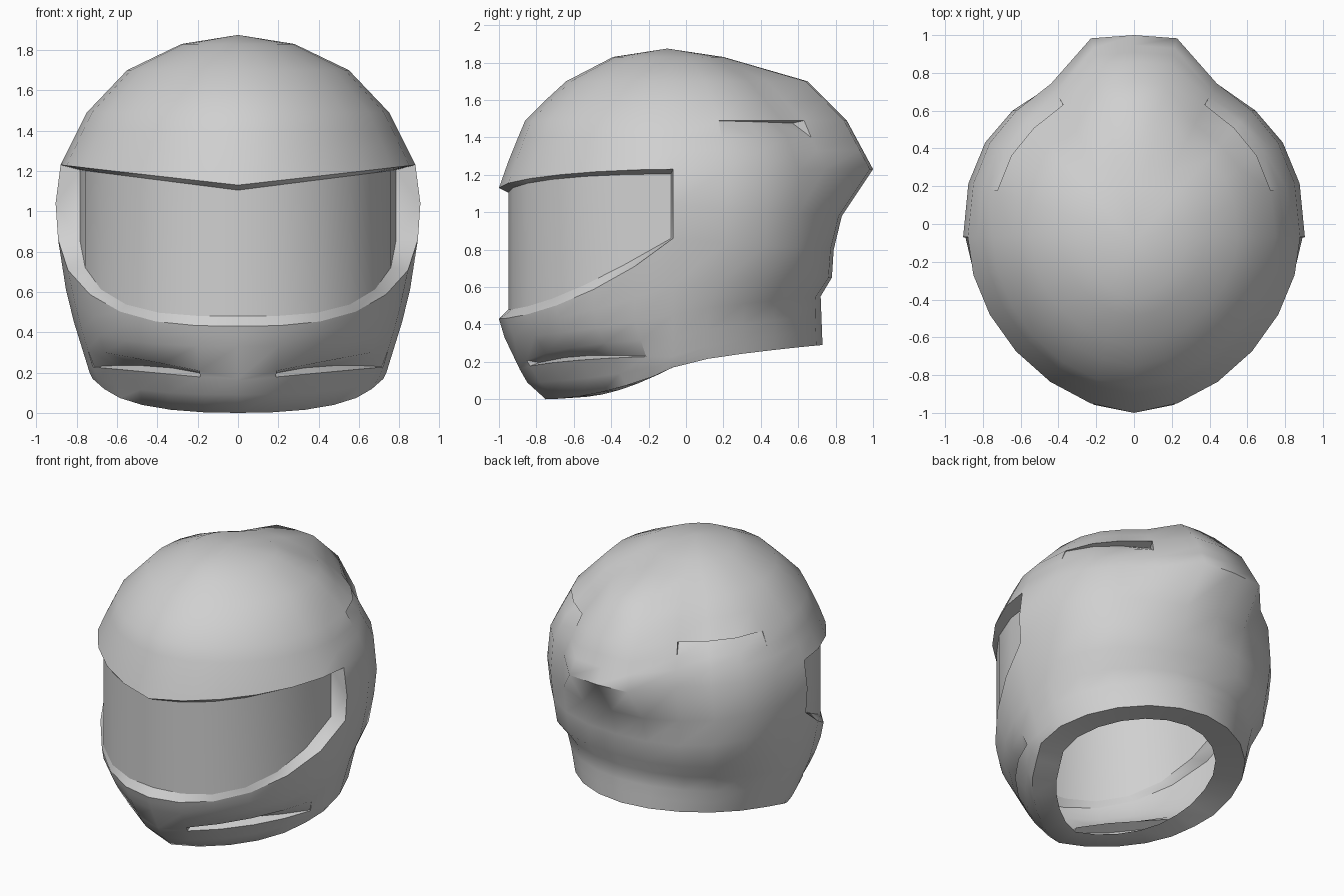
import bpy, bmesh, math
from mathutils import Vector

cube = bpy.data.objects.get("Cube")
if cube:
    bpy.data.objects.remove(cube, do_unlink=True)

SHADE = (0.63, 0.63, 0.63, 1)
grey = bpy.data.materials.new("plain_grey")
grey.use_nodes = True
grey.diffuse_color = SHADE
grey.node_tree.nodes["Principled BSDF"].inputs["Base Color"].default_value = SHADE

COLS, CY = 24, -0.07

# Profiles as (height, distance): front edge, back edge, half width, rear fin
FRONT = [(0, -.75), (.1, -.86), (.33, -.97), (.43, -1), (1.13, -1), (1.3, -.94),
         (1.49, -.86), (1.69, -.66), (1.83, -.39), (1.875, -.1)]
BACK = [(.29, .73), (.55, .72), (.65, .78), (.96, .8), (1.23, .8), (1.49, .68),
        (1.7, .46), (1.83, .2), (1.875, -.05)]
WIDTH = [(0, .66), (.13, .69), (.18, .73), (.47, .82), (.68, .87), (1, .91), (1.23, .88),
         (1.49, .75), (1.7, .55), (1.83, .28), (1.875, .02)]
FIN = [(.8, 0), (.96, .02), (1.23, .2), (1.49, .18), (1.7, .19), (1.83, 0)]
# Squareness of the plan: pointed chin, rounder collar, fuller dome
FRONT_SQUARE = [(0, 1.4), (.2, 1.6), (.43, 1.85)]
BACK_SQUARE = [(.5, 1.9), (.66, 2.3)]


def look(table, z):
    if z <= table[0][0]:
        return table[0][1]
    for (a, u), (b, v) in zip(table, table[1:]):
        if z <= b:
            return u + (v - u) * (z - a) / (b - a)
    return table[-1][1]


def shell_point(col, zf, zs, zb, bow):
    """Point on the shell; the ring height runs from front to side to back."""
    t = 2 * math.pi * col / COLS
    s, c = abs(math.sin(t)), math.cos(t)
    if c > 1e-6:
        z = zf + (zs - zf) * (max(0, 1 - c) ** bow if bow else s)
        n = look(FRONT_SQUARE, z)
        y = CY + (look(FRONT, z) - CY) * max(0, 1 - s ** n) ** (1 / n)
    else:
        z = zs + (zb - zs) * abs(c) ** 0.7
        n = look(BACK_SQUARE, z)
        y = CY + (look(BACK, z) - CY) * max(0, 1 - s ** n) ** (1 / n)
        y += look(FIN, z) * (1, 1, .12, 0, 0, 0, 0)[abs(abs(col) - COLS // 2)]
    return Vector((look(WIDTH, z) * math.sin(t), y, z))


def finish(bm, name):
    bmesh.ops.remove_doubles(bm, verts=bm.verts, dist=0.0005)
    bmesh.ops.recalc_face_normals(bm, faces=bm.faces)
    mesh = bpy.data.meshes.new(name)
    bm.to_mesh(mesh)
    bm.free()
    mesh.materials.append(grey)
    obj = bpy.data.objects.new(name, mesh)
    bpy.context.collection.objects.link(obj)
    bpy.ops.object.select_all(action='DESELECT')
    bpy.context.view_layer.objects.active = obj
    obj.select_set(True)
    bpy.ops.object.shade_smooth_by_angle(angle=math.radians(58))


def bridge(bm, low, high):
    for i in range(len(low) - 1):
        bm.faces.new((low[i], low[i + 1], high[i + 1], high[i]))


def recess(bm, keep, edge, depths, lift):
    """Wedge-shaped vent: a ledge at one edge and a ramp back to the other."""
    inner = []
    for v, d in zip(edge, depths):
        inward = Vector((-v.co.x, CY - v.co.y, 0)).normalized()
        inner.append(bm.verts.new(v.co + inward * d + Vector((0, 0, lift * d))))
    bridge(bm, edge, inner)
    bridge(bm, inner, keep)
    for i in (0, -1):
        bm.faces.new((edge[i], inner[i], keep[i]))


# Helmet shell: rings of (front, side, back height, bow)
RINGS = [(0, .17, .29, 1.2), (.09, .2, .33, 1.2), (.16, .23, .37, 0),
         (.17, .32, .45, 0), (.33, .45, .55, 1.2), (.39, .61, .65, 1.3),
         (.43, .86, .8, 1.45), (.78, 1.04, .98, 1.2), (1.13, 1.23, 1.23, 0),
         (1.27, 1.33, 1.33, 0)]
RINGS += [(z, z, z, 0) for z in (1.4, 1.49, 1.6, 1.7, 1.78, 1.83)]
CHIN, BROW, VENT_LOW, SIDE_LOW = 6, 8, 2, 10
bm = bmesh.new()
rings = [[bm.verts.new(shell_point(c, *r)) for c in range(COLS)] for r in RINGS]
half = COLS // 2
for k in range(len(rings) - 1):
    for c in range(COLS):
        mirrored = min(c, COLS - 1 - c)
        opening = CHIN <= k < BROW and mirrored < 6
        chin_vent = k == VENT_LOW and 1 <= mirrored < 5
        side_vent = k == SIDE_LOW and 7 <= mirrored < 10
        if not (opening or chin_vent or side_vent):
            n = (c + 1) % COLS
            bm.faces.new((rings[k][c], rings[k][n], rings[k + 1][n], rings[k + 1][c]))
crown = bm.verts.new((0, -.1, 1.875))
for c in range(COLS):
    bm.faces.new((rings[-1][c], rings[-1][(c + 1) % COLS], crown))

# Chin vents and side vents on both sides
for sign in (1, -1):
    chin = [sign * c % COLS for c in range(1, 6)]
    recess(bm, [rings[VENT_LOW + 1][c] for c in chin], [rings[VENT_LOW][c] for c in chin],
           (.05, .08, .07, .04, .006), .35)
    side = [sign * c % COLS for c in range(7, 11)]
    recess(bm, [rings[SIDE_LOW][c] for c in side], [rings[SIDE_LOW + 1][c] for c in side],
           (.006, .03, .05, .07), -.2)

# Bottom rim around the neck hole
rim = []
for v in rings[0]:
    rim.append(bm.verts.new((v.co.x * .74, CY + (v.co.y - CY) * .76, v.co.z + .01)))
bridge(bm, rings[0] + rings[0][:1], rim + rim[:1])
finish(bm, "helmet_shell")


# Visor and the frame that steps in to it
def visor_point(col, z):
    t = 2 * math.pi * col / COLS
    s = abs(math.sin(t))
    return Vector((.785 * math.sin(t), -.08 - .87 * max(0, 1 - s ** 2.1) ** (1 / 2.1), z))


cols = range(-6, 7)
low_out = [shell_point(c, *RINGS[CHIN]) for c in cols]
high_out = [shell_point(c, *RINGS[BROW]) for c in cols]
low_in = [visor_point(c, p.z + .05 * math.cos(math.pi * c / half)) for c, p in zip(cols, low_out)]
high_in = [visor_point(c, p.z - .025) for c, p in zip(cols, high_out)]

bm = bmesh.new()
lo, hi, li, hi_in = [[bm.verts.new(p) for p in row] for row in (low_out, high_out, low_in, high_in)]
bridge(bm, lo, li)
bridge(bm, hi_in, hi)
for i, c in ((0, -6), (-1, 6)):
    mid = bm.verts.new(shell_point(c, *RINGS[CHIN + 1]))
    bm.faces.new((lo[i], mid, li[i]))
    bm.faces.new((mid, hi[i], hi_in[i], li[i]))
finish(bm, "visor_frame")

bm = bmesh.new()
bridge(bm, [bm.verts.new(p) for p in low_in], [bm.verts.new(p) for p in high_in])
finish(bm, "visor")
